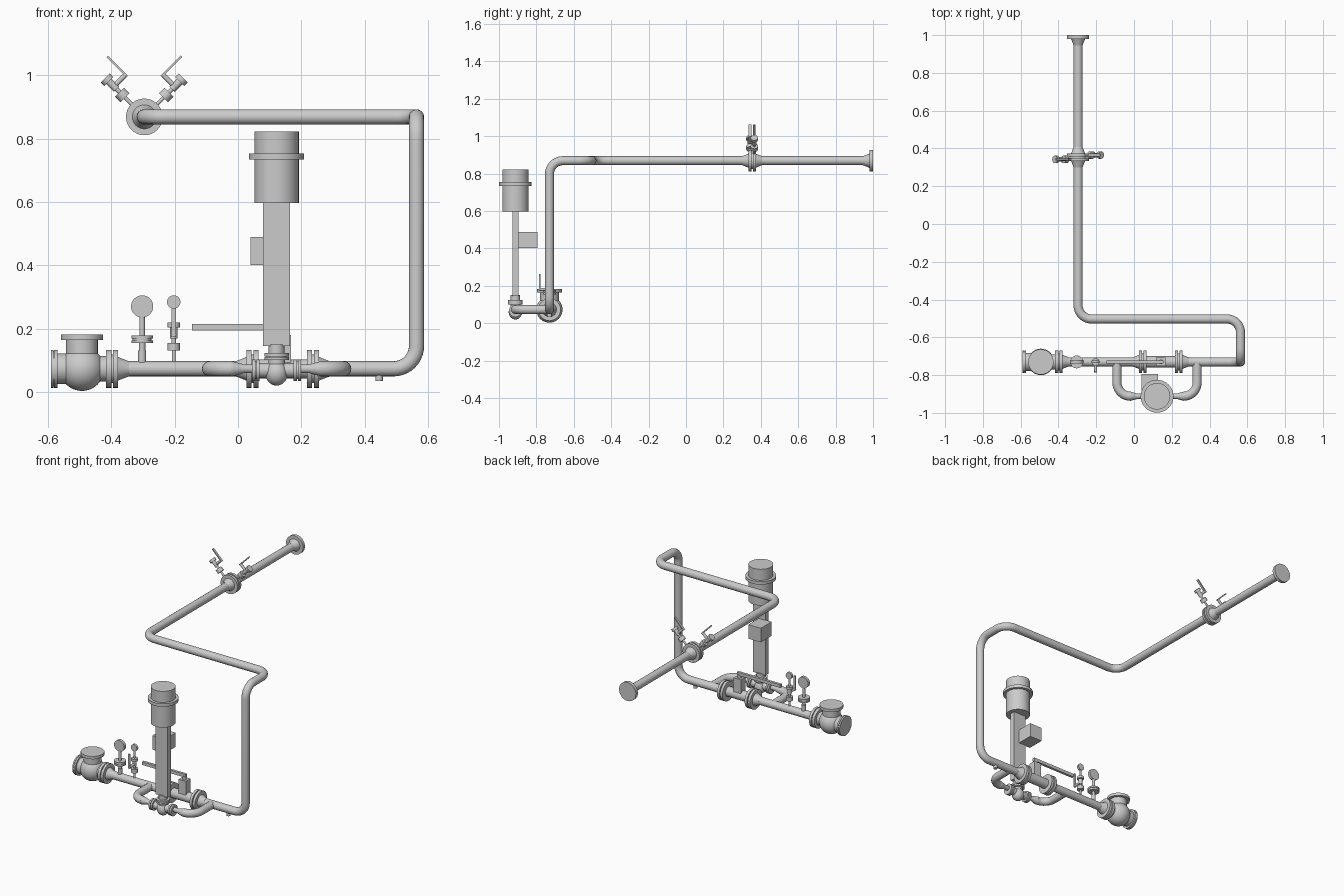
import bpy, bmesh, math
from mathutils import Vector, Matrix

if "Cube" in bpy.data.objects:
    bpy.data.objects.remove(bpy.data.objects["Cube"])

ZM, YM = 0.073, -0.73          # main run height and depth
YC, XC = -0.912, 0.122         # control valve axis
ZT, XT, YT = 0.869, -0.296, -0.503   # upper run
R = 0.024                      # pipe radius


def link(name, me):
    ob = bpy.data.objects.new(name, me)
    bpy.context.collection.objects.link(ob)
    return ob


def turn(name, profile, origin, axis, n=32):
    """Lathe (radius, distance) points around an axis from origin."""
    bm = bmesh.new()
    rot = Vector((0, 0, 1)).rotation_difference(Vector(axis)).to_matrix().to_4x4()
    mat = Matrix.Translation(origin) @ rot
    rings = []
    for r, t in profile:
        rings.append([bm.verts.new(mat @ Vector((r * math.cos(a), r * math.sin(a), t)))
                      for a in (2 * math.pi * i / n for i in range(n))])
    for a, b in zip(rings, rings[1:]):
        for i in range(n):
            j = (i + 1) % n
            bm.faces.new((a[i], a[j], b[j], b[i]))
    bm.faces.new(rings[0])
    bm.faces.new(rings[-1])
    bmesh.ops.recalc_face_normals(bm, faces=bm.faces)
    me = bpy.data.meshes.new(name)
    bm.to_mesh(me)
    bm.free()
    return link(name, me)


def steps(name, parts, origin, axis, n=32):
    """Stack of plain discs: (radius, start, end)."""
    prof = []
    for r, a, b in parts:
        prof += [(r, a), (r, b)]
    return turn(name, prof, origin, axis, n)


def box(name, centre, size, axes=None):
    bm = bmesh.new()
    m = Matrix.Translation(centre) @ (axes or Matrix()) @ Matrix.Diagonal((*size, 1))
    bmesh.ops.create_cube(bm, size=1, matrix=m)
    me = bpy.data.meshes.new(name)
    bm.to_mesh(me)
    bm.free()
    return link(name, me)


def ball(name, centre, size):
    bm = bmesh.new()
    m = Matrix.Translation(centre) @ Matrix.Diagonal((*size, 1))
    bmesh.ops.create_uvsphere(bm, u_segments=32, v_segments=20, radius=1, matrix=m)
    me = bpy.data.meshes.new(name)
    bm.to_mesh(me)
    bm.free()
    return link(name, me)


def pipe(name, pts, radius=R, bend=0.072):
    """Round pipe along straight legs with filleted right-angle corners."""
    pts = [Vector(p) for p in pts]
    path = [pts[0]]
    for a, b, c in zip(pts, pts[1:], pts[2:]):
        u, v = (a - b).normalized(), (c - b).normalized()
        o = b + (u + v) * bend
        for i in range(11):
            t = math.pi / 2 * i / 10
            path.append(o - v * bend * math.cos(t) - u * bend * math.sin(t))
    path.append(pts[-1])
    cu = bpy.data.curves.new(name, 'CURVE')
    cu.dimensions = '3D'
    cu.bevel_depth, cu.bevel_resolution, cu.use_fill_caps = radius, 6, True
    sp = cu.splines.new('POLY')
    sp.points.add(len(path) - 1)
    for q, p in zip(sp.points, path):
        q.co = (*p, 1)
    tmp = bpy.data.objects.new(name, cu)
    bpy.context.collection.objects.link(tmp)
    bpy.context.view_layer.update()
    me = bpy.data.meshes.new_from_object(tmp.evaluated_get(bpy.context.evaluated_depsgraph_get()))
    bpy.data.objects.remove(tmp)
    return link(name, me)


def neck_flange(name, face, axis, thick=0.016, rad=0.06):
    """Weld-neck flange: flat at face, tapering to the pipe along axis."""
    turn(name, [(rad, 0), (rad, thick), (0.038, thick), (0.034, thick + 0.008), (R, thick + 0.034)], face, axis)


def tap_valve(name, base, a, b, d):
    """Small tapping valve: run along a, lever offset along b, first disc at d."""
    base, a, b = Vector(base), Vector(a).normalized(), Vector(b).normalized()
    steps(name + "_body", [(0.006, 0, d - 0.012), (0.02, d - 0.012, d + 0.012), (0.007, d + 0.012, d + 0.026),
                           (0.012, d + 0.026, d + 0.06), (0.02, d + 0.06, d + 0.076)], base, a, 20)
    turn(name + "_stem", [(0.008, 0), (0.008, 0.055)], base + a * (d + 0.038), b, 16)
    axes = Matrix((b, a.cross(b), a)).transposed().to_4x4()
    box(name + "_lever", base + a * (d + 0.075) + b * 0.052, (0.007, 0.014, 0.09), axes)


# main pipework
pipe("main_pipe", [(-0.40, YM, ZM), (0.564, YM, ZM), (0.564, YM, ZT), (0.564, YT, ZT), (XT, YT, ZT), (XT, 0.99, ZT)])
neck_flange("end_flange", (XT, 1.0, ZT), (0, -1, 0), 0.02, 0.058)

# orifice flange pair with two tappings
neck_flange("orifice_flange_near", (XT, 0.35, ZT), (0, -1, 0), 0.016, 0.058)
neck_flange("orifice_flange_far", (XT, 0.357, ZT), (0, 1, 0), 0.016, 0.058)
turn("orifice_plate", [(0.045, 0), (0.045, 0.01)], (XT, 0.349, ZT), (0, 1, 0))
for s, y, side in ((-1, 0.342, "left"), (1, 0.365, "right")):
    tap_valve(f"orifice_tap_{side}", (XT, y, ZT), (s, 0, 1), (-s, 0, 1), 0.098)

# inlet globe body
ball("inlet_body", (-0.493, YM, ZM), (0.07, 0.07, 0.07))
steps("inlet_side_flange", [(0.048, 0, 0.078), (0.06, 0.078, 0.088), (0.056, 0.088, 0.09), (0.06, 0.09, 0.098)],
      (-0.493, YM, ZM), (-1, 0, 0))
steps("inlet_top_cover", [(0.05, 0, 0.091), (0.067, 0.091, 0.109)], (-0.493, YM, ZM), (0, 0, 1))
steps("inlet_outlet_flange", [(0.04, 0, 0.076), (0.06, 0.076, 0.093), (0.045, 0.093, 0.1)], (-0.493, YM, ZM), (1, 0, 0))
neck_flange("main_flange", (-0.395, YM, ZM), (1, 0, 0))

# hand valve on the main run
for s, x, side in ((-1, 0.043, "left"), (1, 0.24, "right")):
    neck_flange(f"hand_valve_pipe_flange_{side}", (x, YM, ZM), (s, 0, 0))
    steps(f"hand_valve_flange_{side}", [(0.045, 0, 0.006), (0.06, 0.006, 0.022)], (x, YM, ZM), (-s, 0, 0))
turn("hand_valve_body", [(0.03, 0), (0.03, 0.16)], (0.06, YM, ZM), (1, 0, 0))
box("hand_valve_bonnet", (0.142, YM, 0.13), (0.05, 0.045, 0.10))
turn("hand_valve_stem", [(0.012, 0), (0.012, 0.03)], (0.142, YM, 0.17), (0, 0, 1))
box("hand_valve_lever", (0.005, YM, 0.204), (0.30, 0.016, 0.02))

# bypass loop with reducers and control valve, mirrored about its axis
for s, side in ((-1, "left"), (1, "right")):
    pipe(f"bypass_pipe_{side}", [(XC + s * 0.212, YM, ZM), (XC + s * 0.212, YC, ZM), (XC + s * 0.139, YC, ZM)])
    turn(f"bypass_reducer_{side}", [(0.014, 0), (0.014, 0.105), (0.017, 0.113), (R, 0.142)],
         (XC, YC, ZM), (s, 0, 0))
    steps(f"control_valve_flange_{side}", [(0.023, 0, 0.054), (0.034, 0.054, 0.064), (0.028, 0.064, 0.067),
                                           (0.034, 0.067, 0.077)], (XC, YC, 0.068), (s, 0, 0))
ball("control_valve_body", (XC, YC, 0.06), (0.036, 0.036, 0.04))
steps("control_valve_bonnet", [(0.026, 0, 0.04), (0.039, 0.04, 0.05), (0.032, 0.05, 0.052), (0.039, 0.052, 0.063),
                               (0.025, 0.063, 0.09)], (XC, YC, 0.06), (0, 0, 1))
box("actuator_yoke", (XC, YC, 0.373), (0.085, 0.032, 0.456))
steps("actuator", [(0.07, 0.597, 0.735), (0.087, 0.735, 0.754), (0.07, 0.754, 0.823)], (XC, YC, 0), (0, 0, 1), 40)
box("positioner", (0.083, -0.848, 0.445), (0.086, 0.106, 0.088))

# pressure gauge with diaphragm seal
GX = -0.303
steps("gauge_seal", [(0.013, 0.08, 0.13), (0.01, 0.13, 0.154), (0.034, 0.154, 0.163), (0.03, 0.163, 0.168),
                     (0.034, 0.168, 0.178), (0.009, 0.178, 0.25)], (GX, YM, 0), (0, 0, 1))
turn("gauge_dial", [(0.035, 0), (0.035, 0.018)], (GX, YM + 0.009, 0.27), (0, -1, 0))

# small valved gauge
tap_valve("test_tap", (-0.203, YM, ZM), (0, 0, 1), (0, -1, 0), 0.07)
turn("test_gauge_stem", [(0.006, 0.2), (0.006, 0.28)], (-0.203, YM, 0), (0, 0, 1), 16)
turn("test_gauge_dial", [(0.021, 0), (0.021, 0.014)], (-0.203, YM + 0.007, 0.284), (0, -1, 0))

# drain plug
turn("drain_plug", [(0.012, 0.034), (0.012, 0.07)], (0.446, YM, 0), (0, 0, 1), 20)

# smooth shading with sharp edges kept
for ob in bpy.context.collection.objects:
    ob.select_set(True)
    bpy.context.view_layer.objects.active = ob
bpy.ops.object.shade_smooth_by_angle(angle=math.radians(35))
